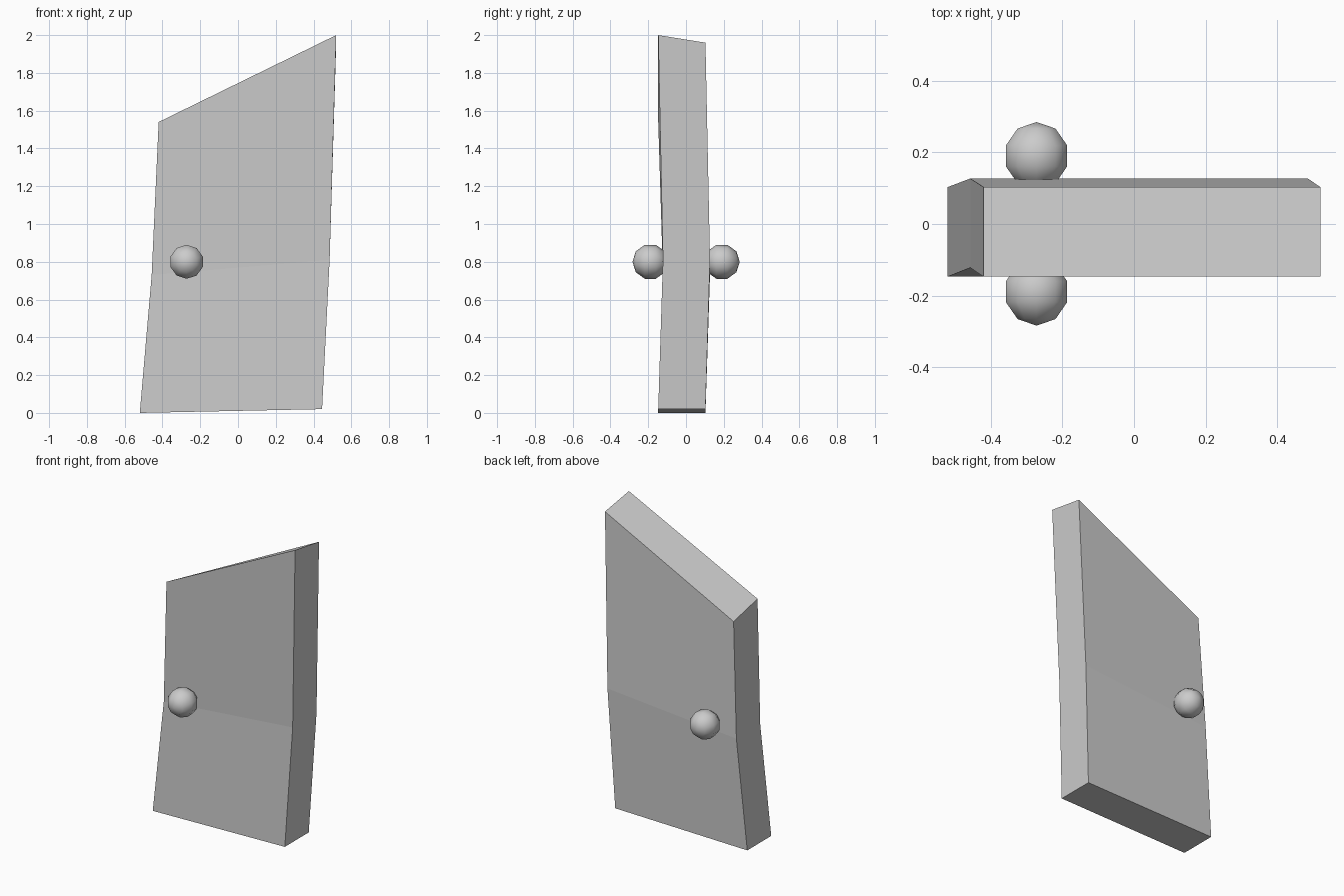
import bpy, bmesh
from math import radians

if "Cube" in bpy.data.objects:
    bpy.data.objects.remove(bpy.data.objects["Cube"])

# Crooked door slab: each level is (y front, y back, left x, right x,
# z of front-left, front-right, back-right, back-left)
levels = [
    (-0.147, 0.103, -0.52, 0.445, 0.00, 0.02, 0.02, 0.00),
    (-0.122, 0.127, -0.457, 0.485, 0.73, 0.81, 0.81, 0.73),
    (-0.147, 0.103, -0.42, 0.52, 1.54, 2.00, 1.96, 1.485),
]
bm = bmesh.new()
rings = []
for yf, yb, xl, xr, *z in levels:
    corners = [(xl, yf), (xr, yf), (xr, yb), (xl, yb)]
    rings.append([bm.verts.new((x, y, h)) for (x, y), h in zip(corners, z)])
for lo, hi in zip(rings, rings[1:]):
    for i in range(4):
        j = (i + 1) % 4
        bm.faces.new((lo[i], lo[j], hi[j], hi[i]))
bm.faces.new(rings[0][::-1])
bm.faces.new(rings[-1])
bmesh.ops.recalc_face_normals(bm, faces=bm.faces)
mesh = bpy.data.meshes.new("door_panel")
bm.to_mesh(mesh)
bm.free()
bpy.context.collection.objects.link(bpy.data.objects.new("door_panel", mesh))

# Round low-poly knobs on both sides, poles along y
for name, y in (("front_knob", -0.189), ("back_knob", 0.19)):
    bpy.ops.mesh.primitive_uv_sphere_add(
        segments=10, ring_count=5, radius=0.0945,
        location=(-0.272, y, 0.80), rotation=(radians(90), 0, 0))
    knob = bpy.context.object
    knob.name = name
    bpy.ops.object.shade_smooth()
